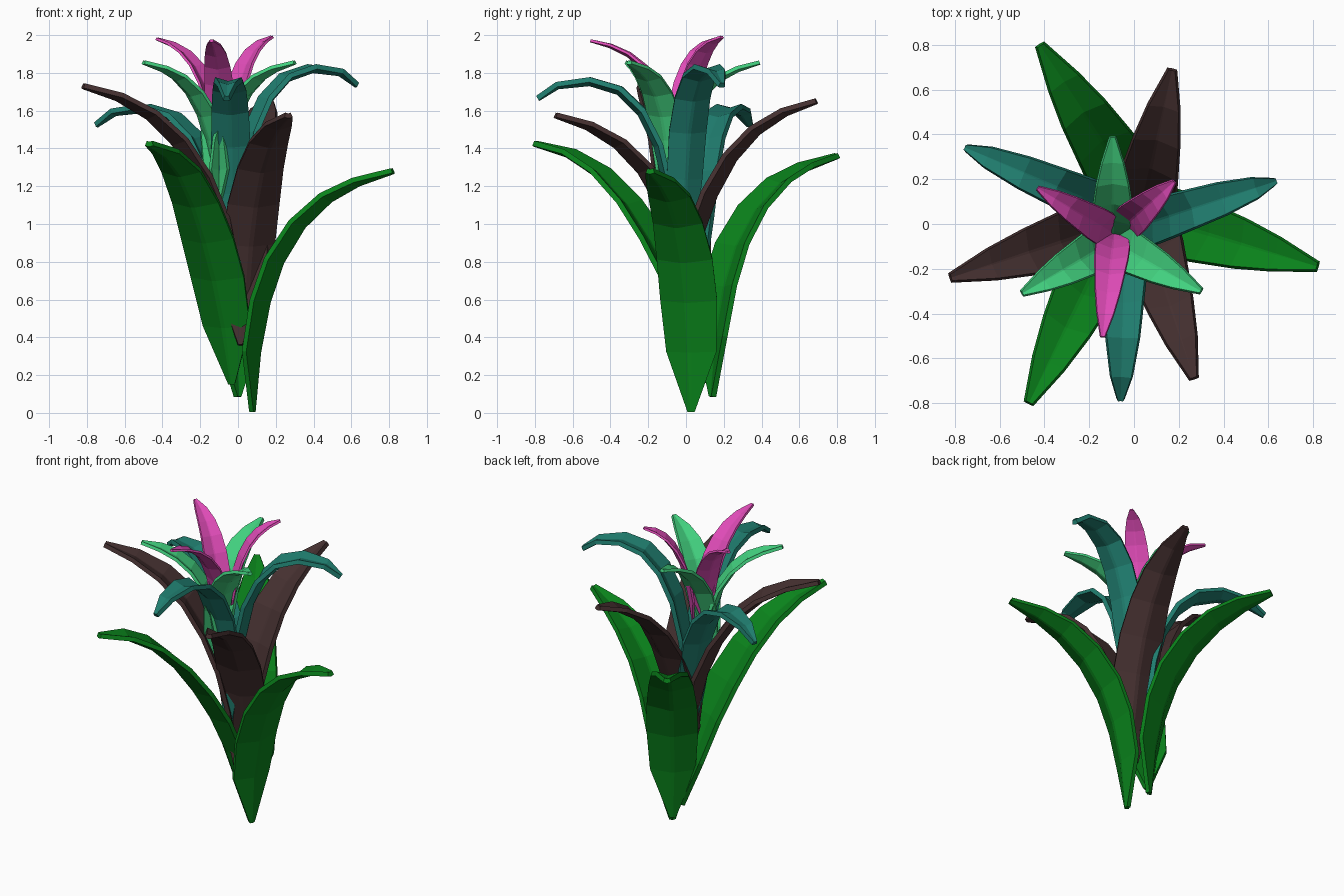
import bpy
from mathutils import Vector

cube = bpy.data.objects.get("Cube")
if cube:
    bpy.data.objects.remove(cube)


def material(name, rgb):
    m = bpy.data.materials.new(name)
    m.use_nodes = True
    m.diffuse_color = (*rgb, 1)
    m.node_tree.nodes["Principled BSDF"].inputs["Base Color"].default_value = (*rgb, 1)
    return m


# Side profiles from base to tip as (reach, rise) fractions, and half width fractions
ARCHED = [(0, 0), (.015, .25), (.08, .46), (.18, .63), (.34, .78), (.54, .89), (.75, .955), (1, 1)]
LEANING = [(0, 0), (.04, .23), (.12, .45), (.23, .62), (.38, .77), (.56, .88), (.77, .955), (1, 1)]
SPREADING = [(0, 0), (.08, .24), (.19, .44), (.31, .6), (.45, .75), (.62, .88), (.8, .96), (1, 1)]
DROOPING = [(0, 0), (.015, .28), (.06, .52), (.14, .76), (.26, .93), (.42, 1.04),
            (.63, 1.085), (.86, 1.065), (1, 1)]
BROAD = [.1, .88, 1, .98, .87, .73, .5, .13]
STRAP = [.08, .7, .95, 1, .95, .86, .74, .48, .15]


def leaf(name, mat, base, tip, path, widths, half, thick):
    """Channelled leaf with a narrow flat midrib, swept from base to tip."""
    base, tip = Vector(base), Vector(tip)
    out = Vector((tip.x - base.x, tip.y - base.y, 0))
    rise = Vector((0, 0, tip.z - base.z))
    side = Vector((0, 0, 1)).cross(out).normalized()
    points = [base + out * h + rise * v for h, v in path]
    last = len(points) - 1
    verts, faces = [], []
    for i, (p, w) in enumerate(zip(points, widths)):
        along = (points[min(i + 1, last)] - points[max(i - 1, 0)]).normalized()
        up = along.cross(side)
        w *= half
        for s, lift in ((-1, .14), (-.07, -.14), (.07, -.14), (1, .14)):
            verts.append(p + side * s * w + up * lift * w)
    for i in range(last):
        for j in range(3):
            a = i * 4 + j
            faces.append((a, a + 1, a + 5, a + 4))
    mesh = bpy.data.meshes.new(name)
    mesh.from_pydata(verts, [], faces)
    mesh.materials.append(mat)
    obj = bpy.data.objects.new(name, mesh)
    bpy.context.collection.objects.link(obj)
    solid = obj.modifiers.new("thickness", "SOLIDIFY")
    solid.thickness = thick
    solid.offset = 0


def whorl(name, rgb, widths, half, thick, leaves):
    mat = material(name.replace("_leaf", "").replace("_", " "), rgb)
    for n, (path, base, tip) in enumerate(leaves, 1):
        leaf(f"{name}_{n}", mat, base, tip, path, widths, half, thick)


# Lowest whorl of broad green leaves
whorl("green_leaf", (.003, .225, .011), BROAD, .153, .028, [
    (ARCHED, (.077, .03, .005), (.82, -.19, 1.28)),
    (ARCHED, (0, .14, .085), (-.42, .80, 1.36)),
    (SPREADING, (-.03, .09, .155), (-.47, -.80, 1.425))])

# Dark brown leaves
whorl("dark_brown_leaf", (.058, .029, .029), BROAD, .143, .027, [
    (LEANING, (-.02, .02, .45), (-.82, -.24, 1.73)),
    (LEANING, (.015, -.03, .36), (.17, .69, 1.65)),
    (LEANING, (.03, .05, .33), (.267, -.69, 1.575))])

# Drooping teal leaves
whorl("teal_leaf", (.014, .205, .157), STRAP, .1, .028, [
    (DROOPING, (-.01, -.02, .70), (.63, .19, 1.735)),
    (DROOPING, (-.05, .04, .50), (-.75, .34, 1.525)),
    (DROOPING, (-.035, -.04, .62), (-.06, -.785, 1.665))])

# Small light green leaves
whorl("light_green_leaf", (.054, .63, .21), BROAD, .1, .02, [
    (ARCHED, (-.1, -.08, 1.1), (-.5, -.31, 1.855)),
    (ARCHED, (-.1, -.08, 1.1), (.3, -.30, 1.855)),
    (ARCHED, (-.095, -.07, 1.1), (-.095, .39, 1.855))])

# Magenta crown leaves
whorl("magenta_leaf", (.73, .07, .47), BROAD, .077, .014, [
    (LEANING, (-.1, -.04, 1.36), (-.43, .16, 1.98)),
    (LEANING, (-.045, -.01, 1.36), (.18, .19, 1.99)),
    (LEANING, (-.09, -.05, 1.36), (-.14, -.505, 1.97))])
